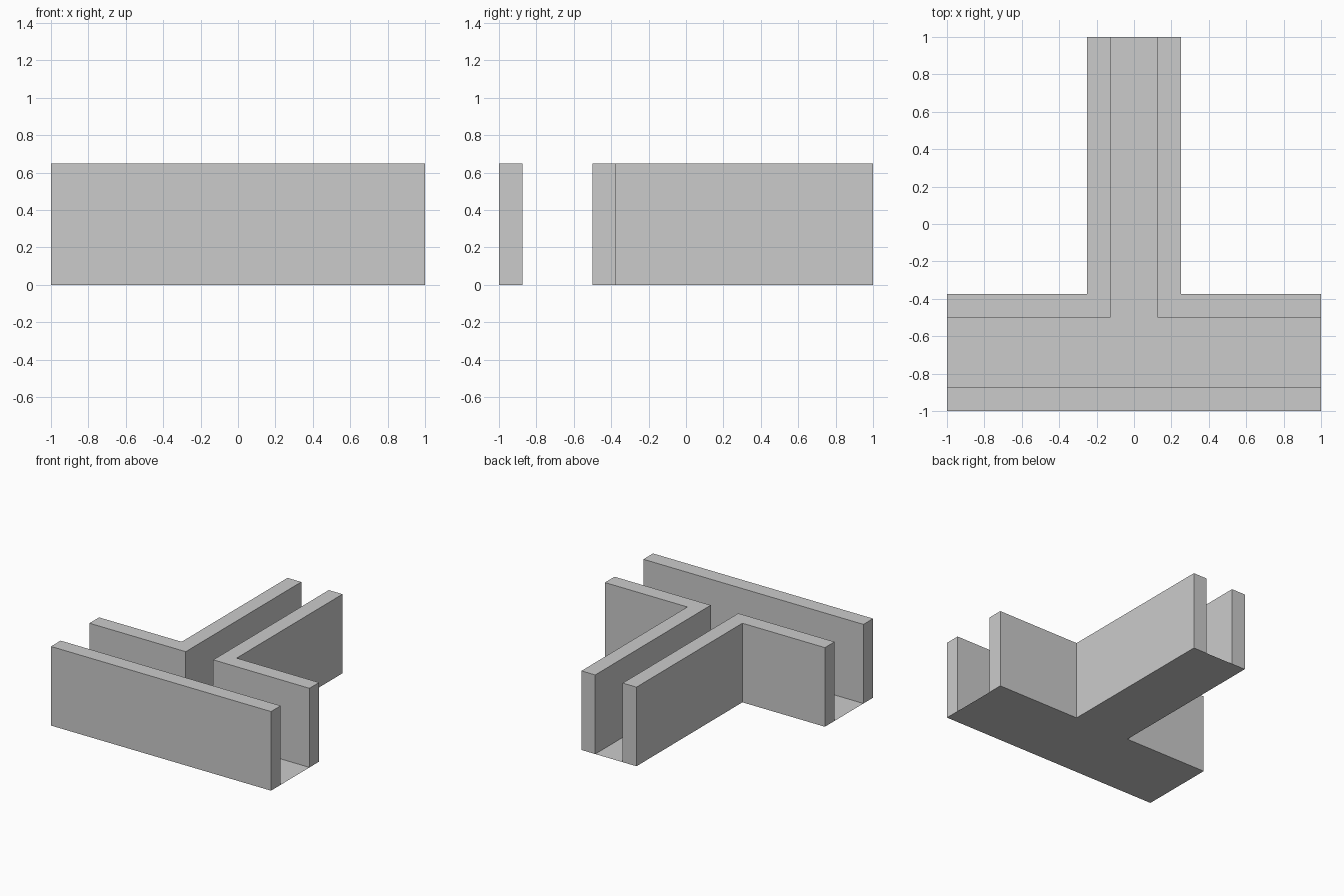
import bpy, bmesh

if "Cube" in bpy.data.objects:
    bpy.data.objects.remove(bpy.data.objects["Cube"])

HEIGHT = 0.65


def make_part(name, outline, height=0.0):
    """Flat polygon from an outline, extruded upwards when a height is given."""
    bm = bmesh.new()
    face = bm.faces.new([bm.verts.new((x, y, 0)) for x, y in outline])
    if height:
        top = bmesh.ops.extrude_face_region(bm, geom=[face], use_keep_orig=True)
        verts = [v for v in top["geom"] if isinstance(v, bmesh.types.BMVert)]
        bmesh.ops.translate(bm, verts=verts, vec=(0, 0, height))
        bmesh.ops.recalc_face_normals(bm, faces=bm.faces)
    mesh = bpy.data.meshes.new(name)
    bm.to_mesh(mesh)
    bm.free()
    obj = bpy.data.objects.new(name, mesh)
    bpy.context.collection.objects.link(obj)
    return obj


# Straight wall along the front
make_part("front_wall", [(-1, -1), (1, -1), (1, -0.875), (-1, -0.875)], HEIGHT)

# L-shaped corner wall, mirrored to the other side of the junction
corner = make_part("corner_walls", [
    (0.125, -0.5), (1, -0.5), (1, -0.375),
    (0.25, -0.375), (0.25, 1), (0.125, 1)], HEIGHT)
mirror = corner.modifiers.new("Mirror", 'MIRROR')
mirror.use_mirror_merge = False

# Single-sided T-shaped floor between the walls, facing up
make_part("floor", [
    (-1, -0.875), (1, -0.875), (1, -0.5), (0.125, -0.5),
    (0.125, 1), (-0.125, 1), (-0.125, -0.5), (-1, -0.5)])
